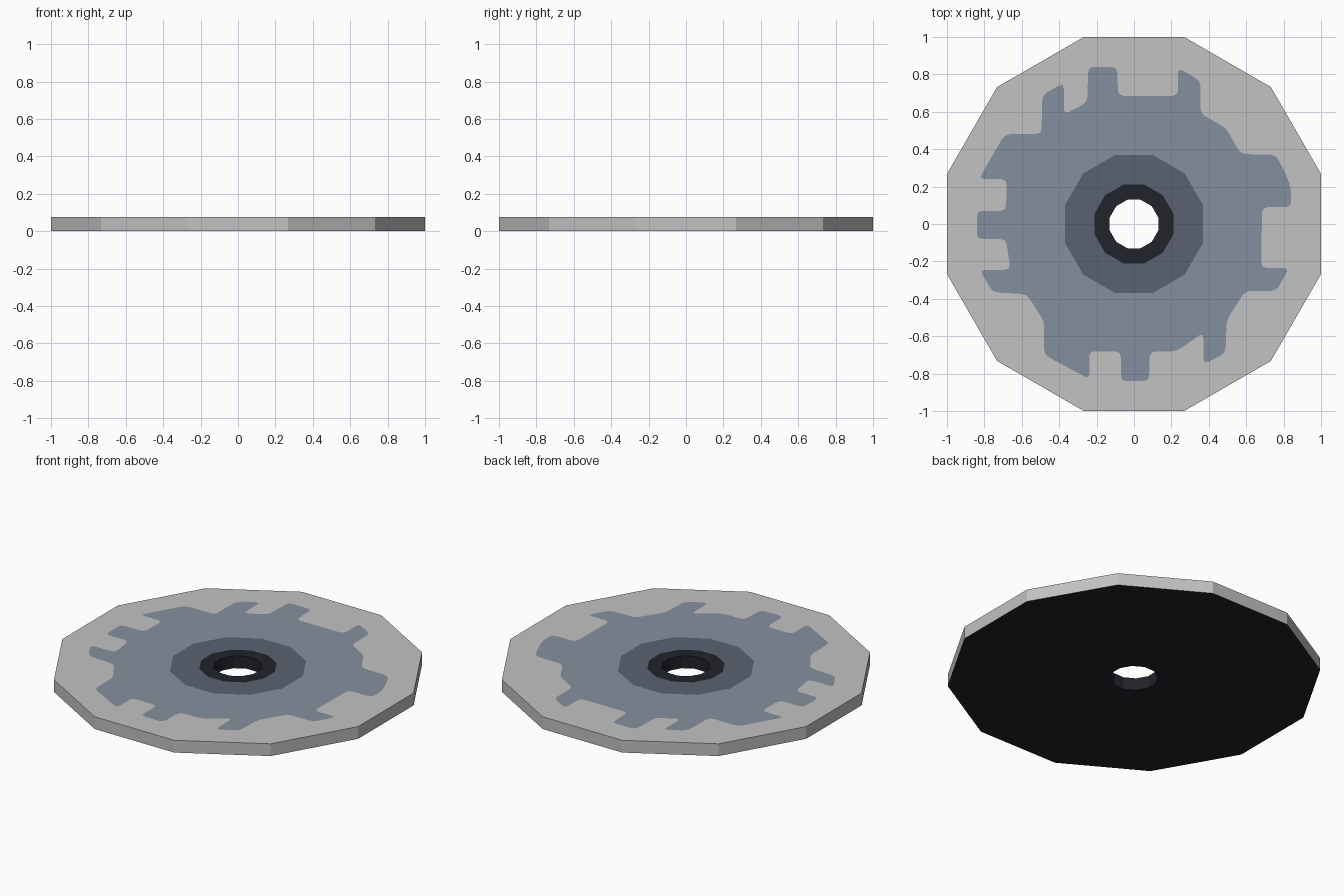
import bpy, bmesh, math
from mathutils import Vector

if "Cube" in bpy.data.objects:
    bpy.data.objects.remove(bpy.data.objects["Cube"])

H = 0.075


def material(name, hex_rgb):
    def lin(c):
        c /= 255
        return c / 12.92 if c <= 0.04045 else ((c + 0.055) / 1.055) ** 2.4
    m = bpy.data.materials.new(name)
    m.diffuse_color = [lin(c) for c in hex_rgb] + [1]
    m.use_nodes = True
    m.node_tree.nodes["Principled BSDF"].inputs["Base Color"].default_value = m.diffuse_color
    return m


MATS = [material("light_grey", (194, 194, 194)), material("blue_grey", (132, 144, 159)),
        material("slate", (90, 97, 113)), material("near_black", (34, 34, 43))]


def polygon(apothem):
    r = apothem / math.cos(math.pi / 12)
    return [Vector((r * math.cos(math.radians(15 + 30 * i)),
                    r * math.sin(math.radians(15 + 30 * i)))) for i in range(12)]


def rounded(points, radius=0.03):
    # replace every corner with a small arc
    out = []
    pts = [Vector(p) for p in points]
    for i, p in enumerate(pts):
        a, b = pts[i - 1] - p, pts[(i + 1) % len(pts)] - p
        s = p + a.normalized() * min(radius, a.length * 0.4)
        e = p + b.normalized() * min(radius, b.length * 0.4)
        out += [s, (s + 2 * p + e) / 4, e]
    return out


# ragged toothed outline, clockwise from the top tooth
TEETH = [(-.245, .84), (-.09, .84), (-.085, .685), (.235, .685), (.235, .835), (.355, .765),
         (.355, .59), (.49, .515), (.572, .374), (.76, .37), (.81, .27), (.84, .19),
         (.84, .09), (.685, .09), (.68, -.235), (.83, -.235), (.76, -.358), (.595, -.358),
         (.495, -.515), (.49, -.69), (.372, -.75), (.37, -.58), (.23, -.68), (.085, -.682),
         (.08, -.84), (-.07, -.84), (-.07, -.682), (-.24, -.68), (-.237, -.83), (-.48, -.70),
         (-.48, -.52), (-.575, -.375), (-.755, -.365), (-.825, -.245), (-.66, -.245),
         (-.685, -.08), (-.84, -.08), (-.84, .07), (-.685, .07), (-.68, .24), (-.83, .24),
         (-.69, .48), (-.495, .48), (-.49, .69), (-.375, .755), (-.375, .585), (-.25, .65)]

bm = bmesh.new()


def loop(points, z):
    vs = [bm.verts.new((p.x, p.y, z)) for p in points]
    return vs, [bm.edges.new((vs[i], vs[(i + 1) % len(vs)])) for i in range(len(vs))]


# top: flat coloured zones between nested outlines
zones = [loop(p, H) for p in (polygon(1), rounded(TEETH), polygon(.37), polygon(.21), polygon(.13))]
for mat in range(4):
    res = bmesh.ops.triangle_fill(bm, edges=zones[mat][1] + zones[mat + 1][1],
                                  use_beauty=True, normal=(0, 0, 1))
    for f in res["geom"]:
        if isinstance(f, bmesh.types.BMFace):
            f.normal_update()
            if f.normal.z < 0:
                f.normal_flip()
            f.material_index = mat

# grey rim, dark underside, dark bore
outer, bore = zones[0][0], zones[4][0]
low_outer, low_bore = loop(polygon(1), 0)[0], loop(polygon(.13), 0)[0]
for i in range(12):
    j = (i + 1) % 12
    bm.faces.new((low_outer[i], low_outer[j], outer[j], outer[i])).material_index = 0
    bm.faces.new((low_outer[j], low_outer[i], low_bore[i], low_bore[j])).material_index = 3
    bm.faces.new((low_bore[j], low_bore[i], bore[i], bore[j])).material_index = 3

mesh = bpy.data.meshes.new("toothed_disc")
bm.to_mesh(mesh)
bm.free()
for m in MATS:
    mesh.materials.append(m)
bpy.context.collection.objects.link(bpy.data.objects.new("toothed_disc", mesh))
